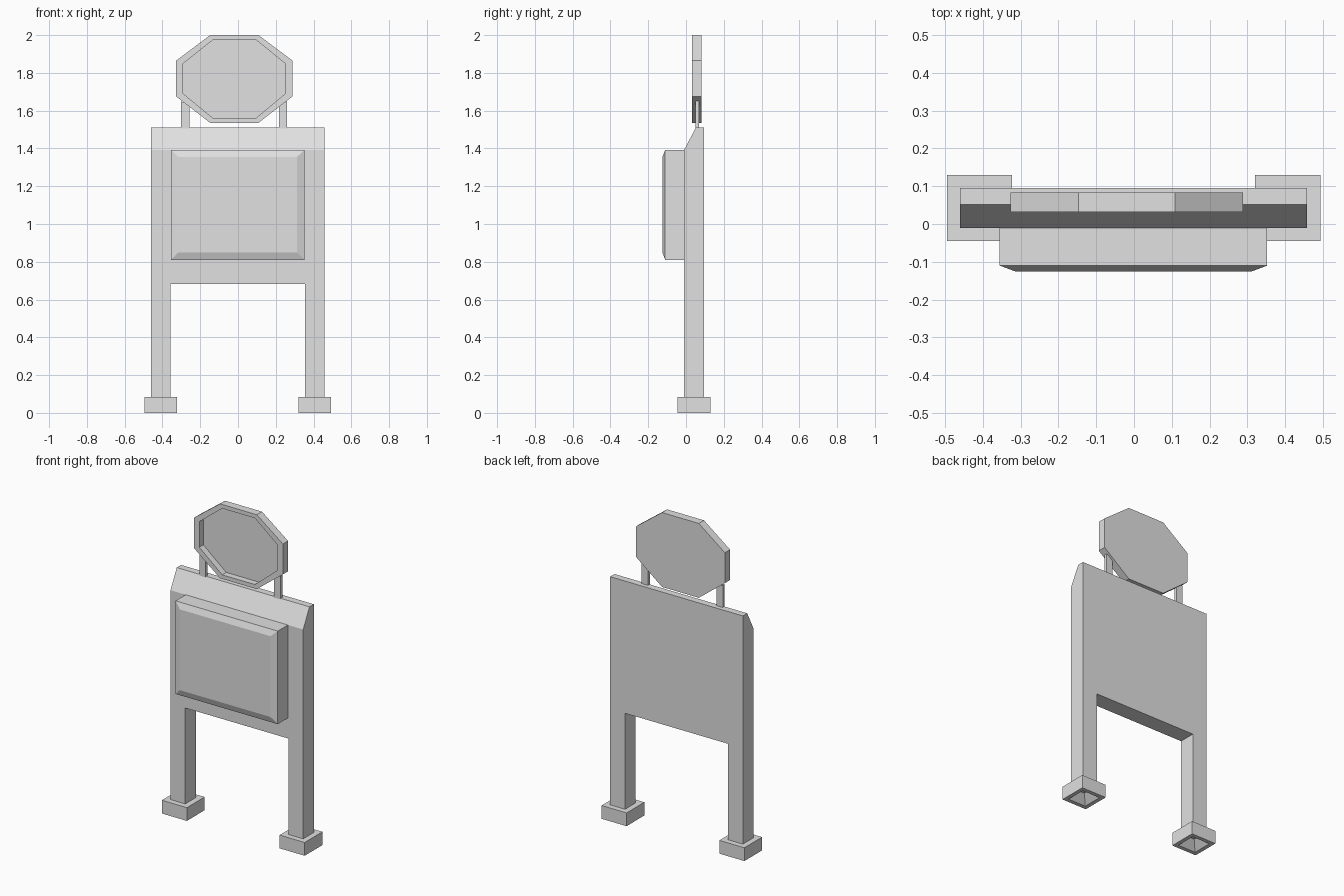
import bpy, bmesh
from mathutils import Vector

cube = bpy.data.objects.get("Cube")
if cube:
    bpy.data.objects.remove(cube, do_unlink=True)

# Single painted grey
GREY = (0.75, 0.75, 0.75, 1)
grey = bpy.data.materials.new("plain_grey")
grey.use_nodes = True
grey.diffuse_color = GREY
grey.node_tree.nodes["Principled BSDF"].inputs["Base Color"].default_value = GREY


def finish(name, bm):
    bmesh.ops.recalc_face_normals(bm, faces=bm.faces)
    mesh = bpy.data.meshes.new(name)
    bm.to_mesh(mesh)
    bm.free()
    mesh.materials.append(grey)
    obj = bpy.data.objects.new(name, mesh)
    bpy.context.collection.objects.link(obj)
    return obj


def prism(outline, y0, y1):
    """Extrude an (x, z) outline from y0 to y1; returns bmesh and its y0 face."""
    bm = bmesh.new()
    front = bm.faces.new([bm.verts.new((x, y0, z)) for x, z in outline])
    back = bmesh.ops.extrude_face_region(bm, geom=[front], use_keep_orig=True)["geom"]
    for v in back:
        if isinstance(v, bmesh.types.BMVert):
            v.co.y = y1
    bmesh.ops.recalc_face_normals(bm, faces=bm.faces)
    return bm, front


def rect(x0, x1, z0, z1):
    return [(x0, z0), (x1, z0), (x1, z1), (x0, z1)]


def octagon(x0, x1, z0, z1, xa, xb, za, zb):
    return [(xa, z0), (xb, z0), (x1, za), (x1, zb),
            (xb, z1), (xa, z1), (x0, zb), (x0, za)]


def push_in(bm, face, outline, y):
    """Add a ring towards a new outline at depth y."""
    new = bmesh.ops.extrude_discrete_faces(bm, faces=[face])["faces"][0]
    old = [v.co.copy() for v in new.verts]
    cx = sum(p.x for p in old) / len(old)
    cz = sum(p.z for p in old) / len(old)
    tx = sum(p[0] for p in outline) / len(outline)
    tz = sum(p[1] for p in outline) / len(outline)
    targets = [Vector((x, y, z)) for x, z in outline]
    for v, p in zip(new.verts, old):
        shifted = Vector((p.x - cx + tx, y, p.z - cz + tz))
        v.co = min(targets, key=lambda t: (t - shifted).length)
    return new


# Board and both legs, with a sloped top front edge
body_outline = [(-.46, .08), (-.358, .08), (-.358, .683), (.355, .683),
                (.355, .08), (.458, .08), (.458, 1.51), (-.46, 1.51)]
bm, _ = prism(body_outline, -.01, .095)
cut = bmesh.ops.bisect_plane(bm, geom=bm.verts[:] + bm.edges[:] + bm.faces[:],
                             plane_co=(0, -.01, 1.392), plane_no=(0, -.118, .062),
                             clear_outer=True)
bmesh.ops.holes_fill(bm, edges=[e for e in bm.edges if e.is_boundary], sides=0)
finish("board_with_legs", bm)

# Projecting front box with a bevelled face
bm, front = prism(rect(-.355, .352, .81, 1.392), -.11, -.01)
push_in(bm, front, rect(-.315, .312, .85, 1.355), -.125)
finish("front_box", bm)

# Octagonal sign with a raised rim on the front
bm, front = prism(octagon(-.327, .288, 1.535, 2, -.147, .108, 1.675, 1.865), .032, .083)
inner = octagon(-.29, .25, 1.56, 1.975, -.132, .094, 1.69, 1.85)
rim = push_in(bm, front, inner, .032)
push_in(bm, rim, inner, .072)
finish("octagon_sign", bm)

# Sign posts
for side, x in (("right", -.28), ("left", .238)):
    bm, _ = prism(rect(x - .022, x + .022, 1.5, 1.65), .049, .068)
    # Slanted tops follow the lower corners of the sign
    for v in bm.verts:
        if v.co.z > 1.6 and abs(v.co.x) < abs(x):
            v.co.z = 1.63
    finish(side + "_sign_post", bm)

# Feet with a tapered hollow underneath
for side, x in (("right", -.4085), ("left", .4065)):
    bm, _ = prism(rect(x - .0865, x + .0865, 0, .083), -.045, .13)
    bottom = min(bm.faces, key=lambda f: f.calc_center_median().z)
    bmesh.ops.inset_region(bm, faces=[bottom], thickness=.035)
    hollow = bmesh.ops.extrude_discrete_faces(bm, faces=[bottom])["faces"][0]
    centre = hollow.calc_center_median()
    for v in hollow.verts:
        v.co = centre + (v.co - centre) * .3
        v.co.z = .05
    finish(side + "_foot", bm)
